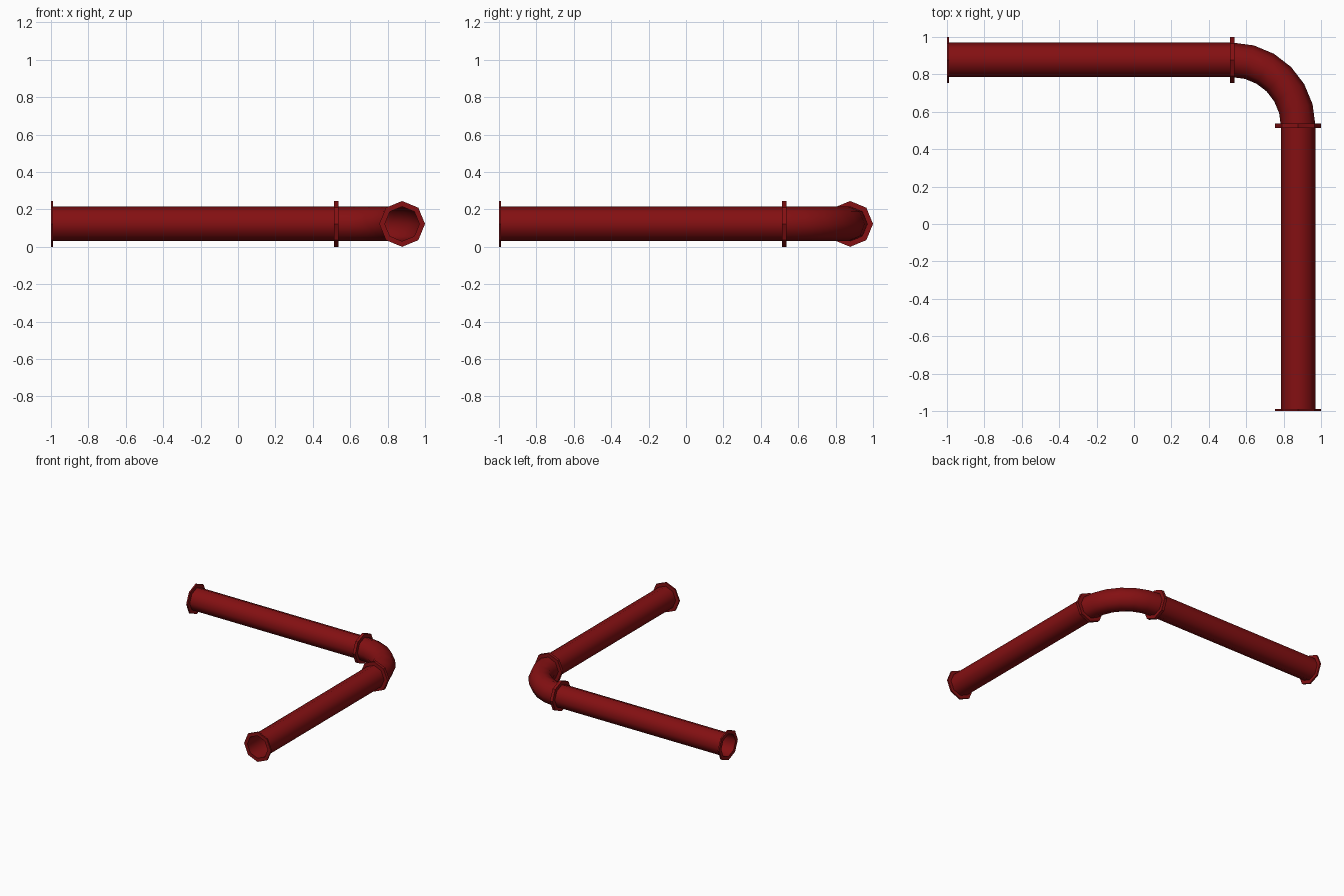
import bpy, bmesh, math
from mathutils import Vector

if "Cube" in bpy.data.objects:
    bpy.data.objects.remove(bpy.data.objects["Cube"])

SIDES = 8
R_PIPE, R_FLANGE, T = 0.0925, 0.1225, 0.012
C = 0.8775          # pipe centre line offset in x and y
Z = 0.1225          # pipe centre height
J = 0.525           # joint position
UP = Vector((0, 0, 1))

red = bpy.data.materials.new("dark red paint")
red.diffuse_color = (0.23, 0.005, 0.006, 1)
red.use_nodes = True
red.node_tree.nodes["Principled BSDF"].inputs["Base Color"].default_value = red.diffuse_color


def loft(name, rings, smooth):
    """Skin octagonal rings given as (centre, direction, radius)."""
    bm = bmesh.new()
    loops = []
    for p, d, r in rings:
        side = UP.cross(d)
        loops.append([bm.verts.new(p + r * (math.cos(a) * side + math.sin(a) * UP))
                      for a in (2 * math.pi * i / SIDES for i in range(SIDES))])
    for a, b in zip(loops, loops[1:]):
        for i in range(SIDES):
            j = (i + 1) % SIDES
            f = bm.faces.new((a[i], a[j], b[j], b[i]))
            f.smooth = smooth
    mesh = bpy.data.meshes.new(name)
    bm.to_mesh(mesh)
    bm.free()
    mesh.materials.append(red)
    ob = bpy.data.objects.new(name, mesh)
    bpy.context.collection.objects.link(ob)
    return ob


def flange(name, p, d):
    """Open ring plate starting at p and growing along d."""
    q = p + d * T
    loft(name, [(p, d, R_PIPE), (p, d, R_FLANGE), (q, d, R_FLANGE), (q, d, R_PIPE)], False)


def section(name, path):
    """Open pipe along (point, direction) pairs, with a flange at each end."""
    loft(name, [(p, d, R_PIPE) for p, d in path], True)
    flange(name + "_start_flange", *path[0])
    flange(name + "_end_flange", path[-1][0], -path[-1][1])


X, Y = Vector((1, 0, 0)), Vector((0, 1, 0))

# two straight pipes
section("back_pipe", [(Vector((-1, C, Z)), X), (Vector((J, C, Z)), X)])
section("side_pipe", [(Vector((C, J, Z)), -Y), (Vector((C, -1, Z)), -Y)])

# quarter-turn elbow in six steps
bend = []
for i in range(7):
    a = math.radians(15 * i)
    s, c = math.sin(a), math.cos(a)
    bend.append((Vector((J + (C - J) * s, J + (C - J) * c, Z)), Vector((c, -s, 0))))
section("elbow", bend)
